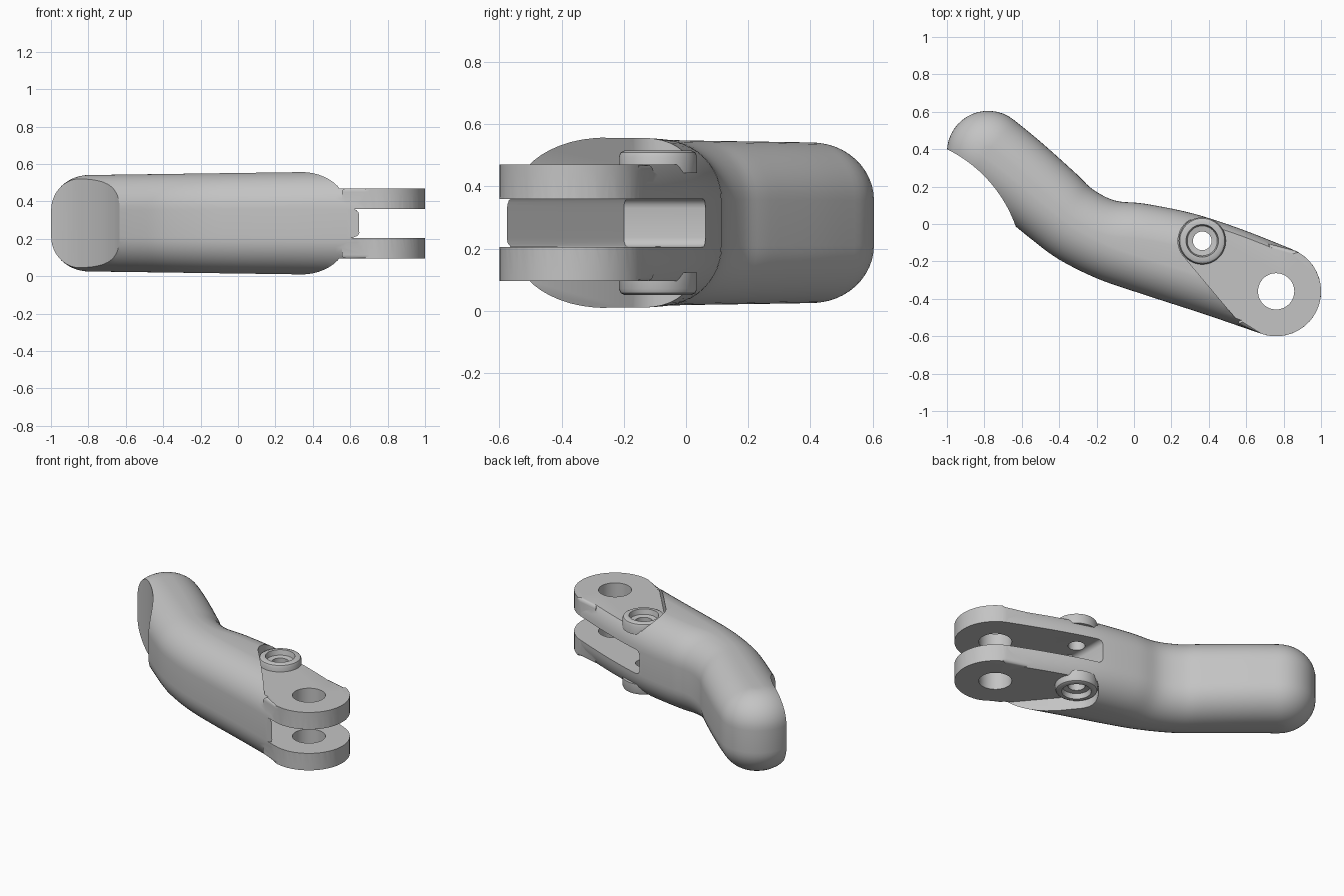
import bpy, bmesh
from math import sin, cos, pi, radians, atan2
from mathutils import Vector

cube = bpy.data.objects.get("Cube")
if cube:
    bpy.data.objects.remove(cube)

MID = 0.283            # height of the symmetry plane
HALF = 0.277           # half height of the body
ROUND = 0.2            # edge rounding of the body
BOSS = Vector((0.365, -0.09))
PIVOT = Vector((0.76, -0.36))

grey = bpy.data.materials.new("satin grey metal")
grey.use_nodes = True
GREY = (0.55, 0.55, 0.55, 1)
grey.diffuse_color = GREY
grey.node_tree.nodes["Principled BSDF"].inputs["Base Color"].default_value = GREY


def finish(name, bm):
    bmesh.ops.recalc_face_normals(bm, faces=bm.faces)
    mesh = bpy.data.meshes.new(name)
    bm.to_mesh(mesh)
    bm.free()
    mesh.materials.append(grey)
    ob = bpy.data.objects.new(name, mesh)
    bpy.context.collection.objects.link(ob)
    return ob


def skin(bm, a, b):
    n = len(a)
    for i in range(n):
        bm.faces.new((a[i], a[(i + 1) % n], b[(i + 1) % n], b[i]))


def prism(name, pts, z0, z1, bevel=0):
    bm = bmesh.new()
    low, high = [[bm.verts.new((p[0], p[1], z)) for p in pts] for z in (z0, z1)]
    skin(bm, low, high)
    rims = [e for f in (bm.faces.new(low), bm.faces.new(high)) for e in f.edges]
    if bevel:
        bmesh.ops.bevel(bm, geom=rims, offset=bevel, segments=4,
                        profile=0.5, affect='EDGES')
    return finish(name, bm)


def arc(centre, r, a0, a1, n):
    return [Vector((centre[0] + r * cos(a0 + (a1 - a0) * i / n),
                    centre[1] + r * sin(a0 + (a1 - a0) * i / n)))
            for i in range(n + 1)]


def circle(centre, r, n=48):
    return arc(centre, r, 0, 2 * pi, n)[:-1]


def combine(ob, tool, operation):
    """Apply a boolean; use the second solver if the first loses the body."""
    mod = ob.modifiers.new("bool", 'BOOLEAN')
    mod.operation, mod.object = operation, tool
    for solver in ('MANIFOLD', 'EXACT'):
        mod.solver = solver
        bpy.context.view_layer.update()
        graph = bpy.context.evaluated_depsgraph_get()
        mesh = bpy.data.meshes.new_from_object(ob.evaluated_get(graph))
        xs = [v.co.x for v in mesh.vertices]
        changed = len(xs) != len(ob.data.vertices)
        if changed and xs and max(xs) - min(xs) > 1.5:
            ob.data = mesh
            break
    ob.modifiers.clear()
    bpy.data.objects.remove(tool)


# Plan of the lever: paired front and back edge points from grip tip to pivot
pairs = [((-0.916, 0.212), (-0.644, 0.558)), ((-0.77, 0.10), (-0.50, 0.44)),
         ((-0.55, -0.08), (-0.31, 0.27)), ((-0.40, -0.19), (-0.22, 0.185)),
         ((-0.20, -0.29), (-0.10, 0.125)), ((0, -0.36), (0.06, 0.108)),
         ((0.20, -0.425), (0.32, 0.055)), ((0.40, -0.49), (0.58, -0.03)),
         ((0.675, -0.585), (0.845, -0.135))]
pairs = [(Vector(f), Vector(b)) for f, b in pairs]


def spline(pts, steps=5):
    out = []
    for i in range(len(pts) - 1):
        p0, p1, p2 = pts[max(i - 1, 0)], pts[i], pts[i + 1]
        p3 = pts[min(i + 2, len(pts) - 1)]
        for s in range(steps):
            t = s / steps
            out.append(0.5 * (2 * p1 + (p2 - p0) * t
                              + (2 * p0 - 5 * p1 + 4 * p2 - p3) * t * t
                              + (3 * p1 - p0 - 3 * p2 + p3) * t ** 3))
    return out + [pts[-1]]


front = spline([p[0] for p in pairs])
back = spline([p[1] for p in pairs])


def round_end(p, q):
    """Inner points of a half circle from p to q."""
    d = p - q
    a = atan2(d.y, d.x)
    return arc((p + q) / 2, d.length / 2, a, a + pi, 21)[1:-1]


def outline(inset):
    """Plan outline drawn in by a distance; point i faces point -1-i."""
    f = [p + (q - p).normalized() * inset for p, q in zip(front, back)]
    b = [q + (p - q).normalized() * inset for p, q in zip(front, back)]
    tip, end = round_end(b[0], f[0]), round_end(f[-1], b[-1])
    return tip[10:] + f + end + b[::-1] + tip[:10]


# Body: layers whose inset follows a quarter-round at top and bottom
angles = [radians(90 * i / 12) for i in range(13)]
half = [(ROUND * (1 - cos(a)), HALF - ROUND + ROUND * sin(a)) for a in angles]
bm = bmesh.new()
rows = []
for inset, u in [(d, -u) for d, u in reversed(half)] + half:
    rows.append([bm.verts.new((p.x, p.y, MID + u * (0.97 + 0.05 * min(p.x, 0.6))))
                 for p in outline(min(inset, 0.19))])
for low, high in zip(rows, rows[1:]):
    skin(bm, low, high)
for ring in (rows[0], rows[-1]):
    for i in range(len(ring) // 2 - 1):
        bm.faces.new((ring[i], ring[i + 1], ring[-2 - i], ring[-1 - i]))
body = finish("lever_body", bm)

# Finger hollow at the grip end
combine(body, prism("hollow_cutter", circle((-1.32, -0.255), 0.729, 128), -1, 2),
        'DIFFERENCE')

# Stepped flats above and below the fork
step = arc(BOSS, 0.13, radians(110), radians(225), 12) + [
    Vector(p) for p in ((0.54, -0.5), (0.62, -0.8), (1.3, -0.8), (1.3, 0.3), (0.4, 0.3))]
for z0, z1 in ((0.47, 1), (-1, 0.095)):
    combine(body, prism("step_cutter", step, z0, z1), 'DIFFERENCE')

# Fork end with crisper edges
fork = [(0.555, -0.535)] + arc(PIVOT, 0.24, radians(251), radians(426), 32) + [(0.72, -0.105)]
combine(body, prism("fork_end", fork, 0.095, 0.47, 0.02), 'UNION')

# Slot between the fork arms
slot = [(0.29, 0.3), (0.29, -0.2), (0.70, -0.63), (0.8, -0.9), (1.4, -0.9), (1.4, 0.3)]
combine(body, prism("slot_cutter", slot, 0.205, 0.36, 0.03), 'DIFFERENCE')

# Pivot hole and screw hole
for centre, r in ((PIVOT, 0.097), (BOSS, 0.05)):
    combine(body, prism("hole_cutter", circle(centre, r), -1, 2), 'DIFFERENCE')


# Screw bosses: turned rings with a counterbore
def boss(name, side):
    profile = [(0.05, 0.16), (0.05, 0.195), (0.08, 0.2), (0.087, 0.232),
               (0.108, 0.232), (0.12, 0.226), (0.126, 0.212), (0.126, 0.16)]
    bm = bmesh.new()
    rings = [[bm.verts.new((p.x, p.y, MID + side * h)) for p in circle(BOSS, r)]
             for r, h in profile]
    for a, b in zip(rings, rings[1:] + rings[:1]):
        skin(bm, a, b)
    return finish(name, bm)


parts = [body, boss("upper_boss", 1), boss("lower_boss", -1)]

bpy.ops.object.select_all(action='DESELECT')
for ob in parts:
    ob.select_set(True)
bpy.context.view_layer.objects.active = body
bpy.ops.object.shade_smooth_by_angle(angle=radians(28))
